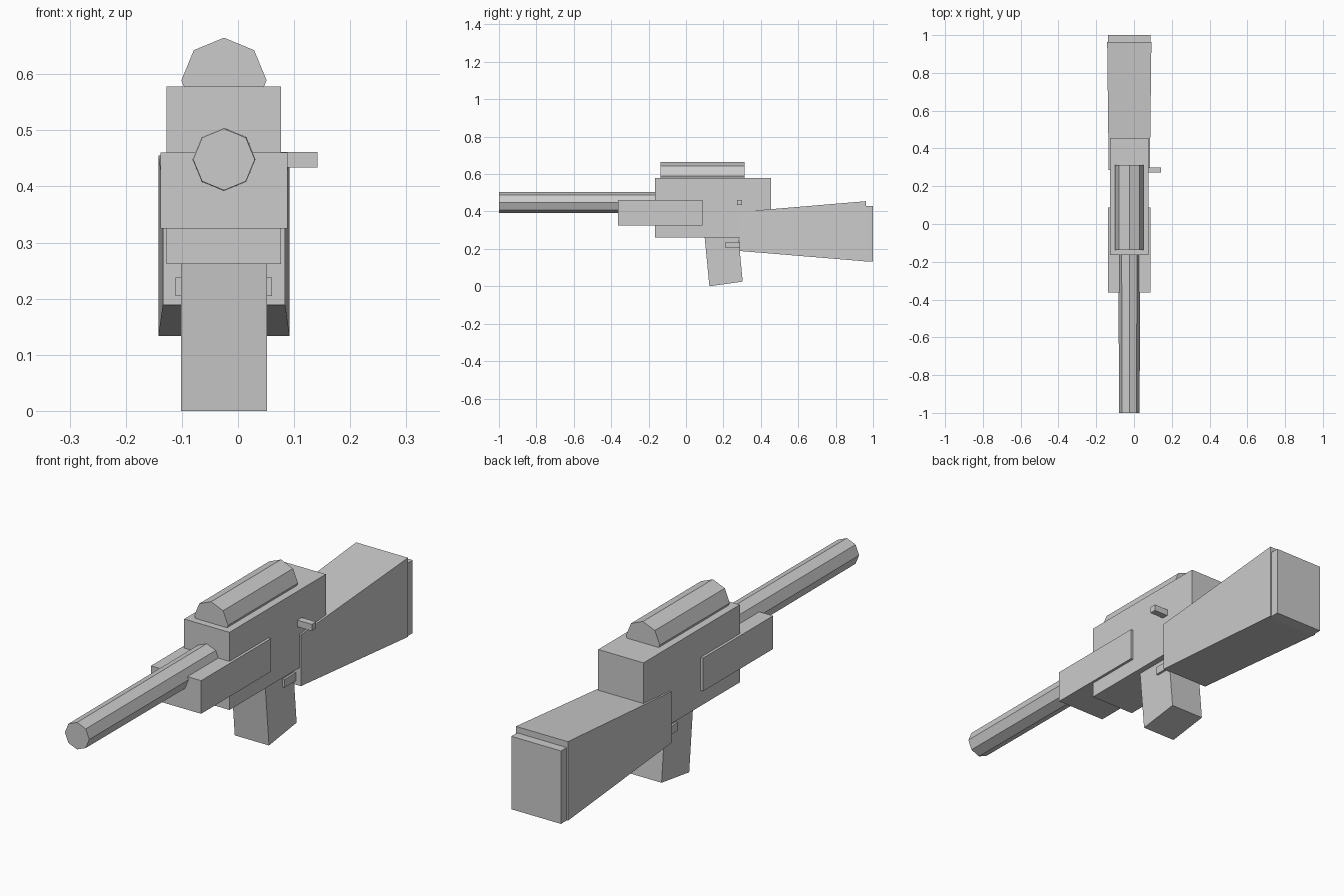
import bpy
import math

default = bpy.data.objects.get("Cube")
if default:
    bpy.data.objects.remove(default, do_unlink=True)

grey = bpy.data.materials.new("plain grey")
grey.use_nodes = True
colour = (0.6, 0.6, 0.6, 1)
grey.diffuse_color = colour
grey.node_tree.nodes["Principled BSDF"].inputs["Base Color"].default_value = colour

MID = -0.025  # shared centre line of the main parts


def make(name, verts, faces):
    mesh = bpy.data.meshes.new(name)
    mesh.from_pydata(verts, [], faces)
    mesh.materials.append(grey)
    obj = bpy.data.objects.new(name, mesh)
    bpy.context.collection.objects.link(obj)
    return obj


def loft(name, ring_a, ring_b):
    """Join two matching rings of points into a closed solid."""
    n = len(ring_a)
    sides = [(i, (i + 1) % n, n + (i + 1) % n, n + i) for i in range(n)]
    caps = [tuple(reversed(range(n))), tuple(range(n, 2 * n))]
    return make(name, ring_a + ring_b, sides + caps)


def section(y, half, z0, z1):
    """Rectangle across the centre line at depth y."""
    return [(MID - half, y, z0), (MID + half, y, z0),
            (MID + half, y, z1), (MID - half, y, z1)]


def block(name, half, y0, y1, z0, z1):
    return loft(name, section(y0, half, z0, z1), section(y1, half, z0, z1))


def octagon(y, z, radius):
    steps = [math.tau * i / 8 for i in range(8)]
    return [(MID + radius * math.cos(a), y, z + radius * math.sin(a)) for a in steps]


# Body and fore-end
block("body", 0.102, -0.165, 0.455, 0.262, 0.578)
block("fore_end", 0.113, -0.363, 0.087, 0.325, 0.46)

# Slightly tapered barrel and half-sunk scope
loft("barrel", octagon(-1, 0.448, 0.055), octagon(0, 0.448, 0.057))
loft("scope", octagon(-0.137, 0.589, 0.076), octagon(0.313, 0.589, 0.076))

# Slanted grip, profile extruded sideways
profile = [(0.125, 0.0), (0.303, 0.025), (0.277, 0.3), (0.098, 0.28)]
loft("grip", [(MID + 0.077, y, z) for y, z in profile],
     [(MID - 0.077, y, z) for y, z in profile])
block("grip_catch", 0.086, 0.212, 0.285, 0.205, 0.238)

# Flared stock and butt plate
loft("stock", section(0.285, 0.109, 0.189, 0.398), section(0.963, 0.117, 0.133, 0.455))
block("butt_plate", 0.112, 0.95, 1.0, 0.133, 0.43)

# Bolt handle on the left side
bolt = block("bolt_handle", 0.04, 0.272, 0.3, 0.434, 0.461)
bolt.location.x = 0.127

# Make all face directions consistent
import bmesh
for obj in bpy.context.collection.objects:
    if obj.type == "MESH" and grey.name in obj.data.materials:
        bm = bmesh.new()
        bm.from_mesh(obj.data)
        bmesh.ops.recalc_face_normals(bm, faces=bm.faces)
        bm.to_mesh(obj.data)
        bm.free()
